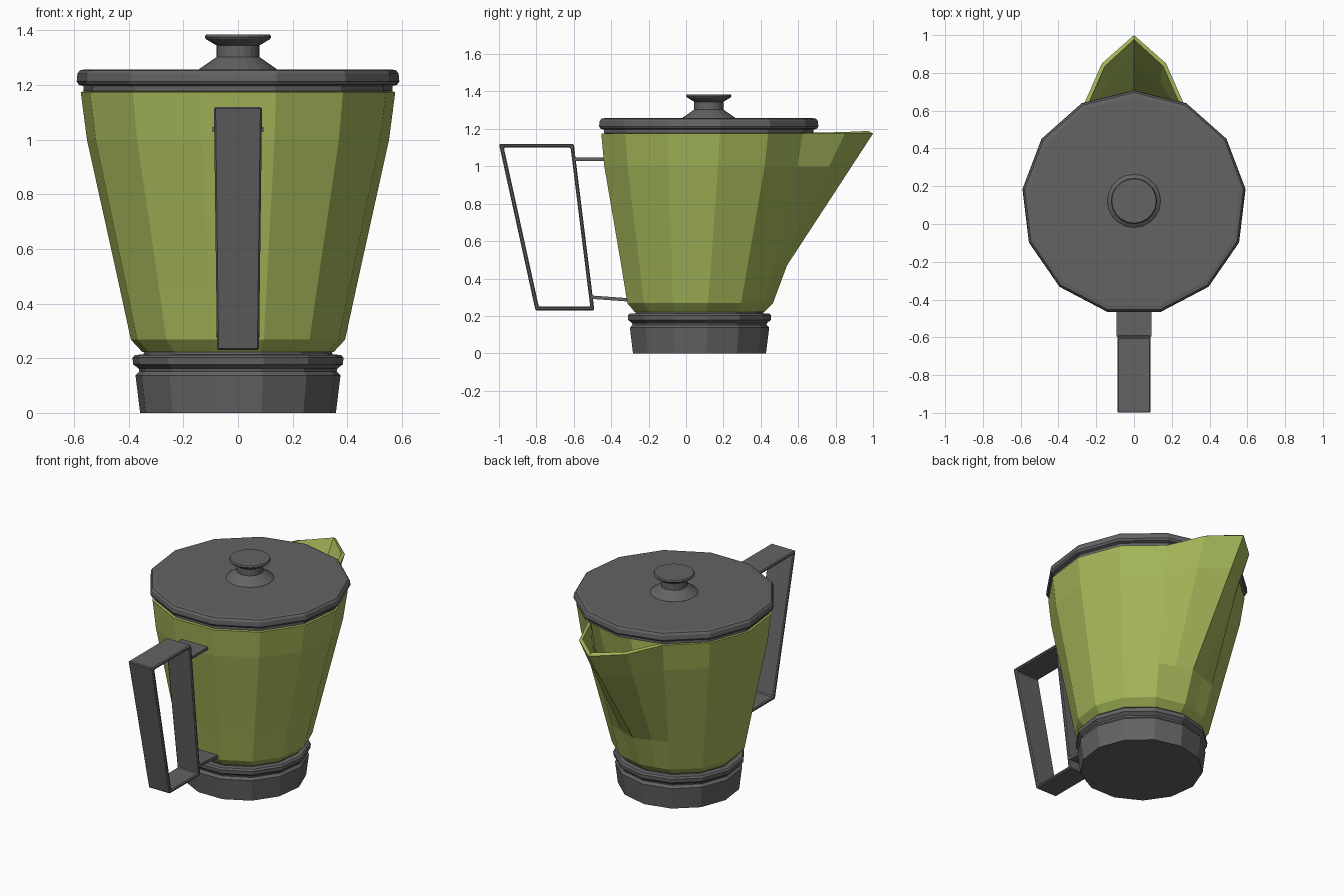
import bpy, bmesh, math
from mathutils import Vector

if "Cube" in bpy.data.objects:
    bpy.data.objects.remove(bpy.data.objects["Cube"])

SIDES = 13


def material(name, rgb):
    m = bpy.data.materials.new(name)
    m.diffuse_color = (*rgb, 1)
    m.use_nodes = True
    m.node_tree.nodes["Principled BSDF"].inputs["Base Color"].default_value = m.diffuse_color
    return m


GREEN = material("olive green", (0.37, 0.47, 0.10))
GREY = material("dark grey", (0.125, 0.125, 0.125))


def finish(bm, name, mat):
    bmesh.ops.recalc_face_normals(bm, faces=bm.faces)
    me = bpy.data.meshes.new(name)
    bm.to_mesh(me)
    bm.free()
    me.materials.append(mat)
    ob = bpy.data.objects.new(name, me)
    bpy.context.collection.objects.link(ob)
    return ob


def skin(bm, rings, cap_top=True):
    """Bridge equal rings of points and cap the ends."""
    vs = [[bm.verts.new(p) for p in r] for r in rings]
    n = len(vs[0])
    for a, b in zip(vs, vs[1:]):
        for i in range(n):
            j = (i + 1) % n
            bm.faces.new((a[i], a[j], b[j], b[i]))
    bm.faces.new(vs[0])
    if cap_top:
        bm.faces.new(vs[-1])


def ring(r, z, cy, n=SIDES):
    # one corner always points to +y, where the spout is
    return [Vector((r * math.sin(2 * math.pi * k / n), cy + r * math.cos(2 * math.pi * k / n), z))
            for k in range(n)]


def turned(name, profile, cy, n, mat):
    bm = bmesh.new()
    skin(bm, [ring(r, z, cy, n) for r, z in profile])
    return finish(bm, name, mat)


# foot of the pot
turned("base", [(0.361, 0), (0.378, 0.137), (0.364, 0.152), (0.366, 0.162), (0.387, 0.178),
                (0.389, 0.202), (0.380, 0.212), (0.348, 0.214), (0.346, 0.24)], 0.067, SIDES, GREY)

# lid and knob
turned("lid", [(0.54, 1.165), (0.569, 1.178), (0.569, 1.196), (0.588, 1.202), (0.595, 1.214),
               (0.592, 1.242), (0.583, 1.254), (0.562, 1.258)], 0.113, SIDES, GREY)
turned("lid_knob", [(0.145, 1.25), (0.14, 1.26), (0.078, 1.303), (0.078, 1.345), (0.117, 1.368),
                    (0.122, 1.376), (0.117, 1.385)], 0.122, 20, GREY)

# body: rings of (radius, height, centre y, spine y, shoulder x, shoulder y)
# the spine and the two shoulders beside it are pulled out to form the spout
rows = [(0.352, 0.222, 0.067, None, None, None),
        (0.395, 0.268, 0.070, None, None, None),
        (0.439, 0.47, 0.080, 0.54, 0.105, 0.500),
        (0.557, 1.0, 0.104, 0.886, 0.155, 0.765),
        (0.580, 1.175, 0.110, 1.0, 0.17, 0.85)]
rings = []
for r, z, cy, spine, sx, sy in rows:
    p = ring(r, z, cy)
    right, left = (p[0] + p[1]) / 2, (p[0] + p[-1]) / 2
    if spine:
        p[0].y = spine
        right, left = Vector((sx, sy, z)), Vector((-sx, sy, z))
    rings.append([p[0], right] + p[1:] + [left])
bm = bmesh.new()
skin(bm, rings, cap_top=False)
body = finish(bm, "body_with_spout", GREEN)
wall = body.modifiers.new("wall", 'SOLIDIFY')
wall.thickness = 0.022
wall.offset = -1
wall.use_even_offset = True


# handle: flat strap bent into a closed frame, narrower at the bottom
def half_width(z):
    return 0.077 + 0.011 * (z - 0.23) / 0.89


outer = [(-1.0, 1.12), (-0.60, 1.12), (-0.49, 0.23), (-0.805, 0.23)]
inner = [(-0.974, 1.10), (-0.617, 1.10), (-0.512, 0.25), (-0.787, 0.25)]
bm = bmesh.new()
v = [[[bm.verts.new((s * half_width(z), y, z)) for y, z in loop] for loop in (outer, inner)]
     for s in (-1, 1)]
for i in range(4):
    j = (i + 1) % 4
    for a, b in ((v[0][0], v[0][1]), (v[0][1], v[1][1]), (v[1][1], v[1][0]), (v[1][0], v[0][0])):
        bm.faces.new((a[i], a[j], b[j], b[i]))
handle = finish(bm, "handle", GREY)
bev = handle.modifiers.new("soft_edges", 'BEVEL')
bev.width = 0.006
bev.segments = 1


# straps joining the handle to the body
def strap(name, start, end, w, t=0.009):
    bm = bmesh.new()
    skin(bm, [[(-w, y, z - t), (w, y, z - t), (w, y, z + t), (-w, y, z + t)] for y, z in (start, end)])
    finish(bm, name, GREY)


strap("upper_handle_strap", (-0.595, 1.038), (-0.425, 1.038), 0.093)
strap("lower_handle_strap", (-0.505, 0.300), (-0.295, 0.285), 0.079)
